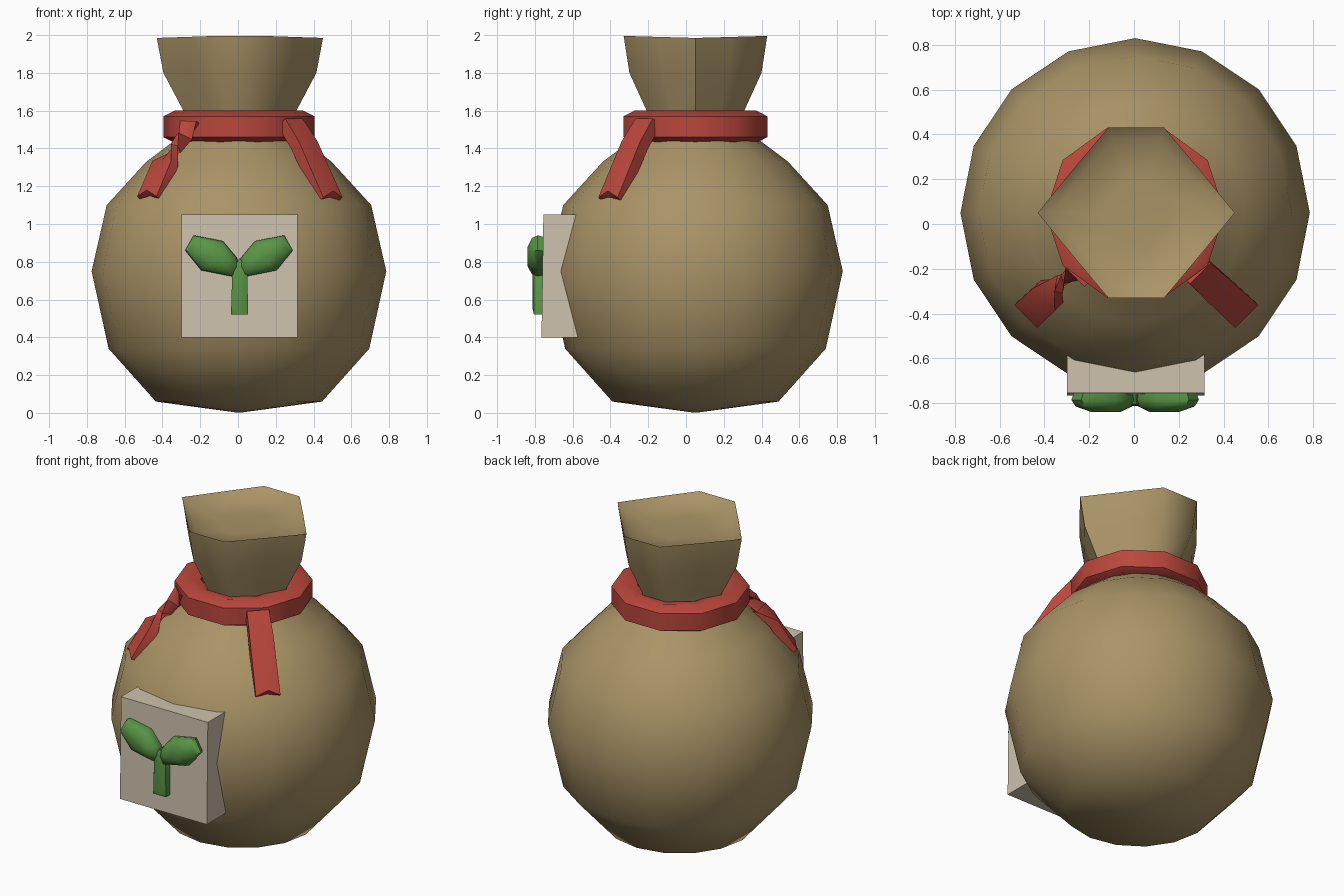
import bpy, bmesh, math
from mathutils import Vector

if "Cube" in bpy.data.objects:
    bpy.data.objects.remove(bpy.data.objects["Cube"])

CX, CY = 0.005, 0.05  # axis of the sack


def material(name, rgb):
    m = bpy.data.materials.new(name)
    m.diffuse_color = (*rgb, 1)
    m.use_nodes = True
    m.node_tree.nodes["Principled BSDF"].inputs["Base Color"].default_value = m.diffuse_color
    return m


TAN = material("tan cloth", (0.40, 0.295, 0.135))
RED = material("red ribbon", (0.49, 0.062, 0.045))
CREAM = material("cream patch", (0.62, 0.54, 0.42))
GREEN = material("green leaf", (0.10, 0.30, 0.06))


def loft(name, rings, mat, angle=60, caps=True, closed=False):
    """Skin a list of equal-length point rings."""
    bm = bmesh.new()
    vs = [[bm.verts.new(p) for p in r] for r in rings]
    n = len(vs[0])
    pairs = list(zip(vs, vs[1:])) + ([(vs[-1], vs[0])] if closed else [])
    for a, b in pairs:
        for i in range(n):
            j = (i + 1) % n
            bm.faces.new((a[i], a[j], b[j], b[i]))
    if caps and not closed:
        for r in (vs[0], vs[-1]):
            c = bm.verts.new(sum((v.co for v in r), Vector()) / n)
            for i in range(n):
                bm.faces.new((r[i], r[(i + 1) % n], c))
    bmesh.ops.recalc_face_normals(bm, faces=bm.faces[:])
    me = bpy.data.meshes.new(name)
    bm.to_mesh(me)
    bm.free()
    ob = bpy.data.objects.new(name, me)
    bpy.context.collection.objects.link(ob)
    me.materials.append(mat)
    bpy.ops.object.select_all(action='DESELECT')
    ob.select_set(True)
    bpy.context.view_layer.objects.active = ob
    bpy.ops.object.shade_smooth_by_angle(angle=math.radians(angle))
    return ob


def circle(r, z, n):
    return [(CX + r * math.cos(2 * math.pi * i / n),
             CY + r * math.sin(2 * math.pi * i / n), z) for i in range(n)]


# Round sack body
body = [(0.02, 0.003), (0.44, 0.06), (0.69, 0.34), (0.78, 0.75),
        (0.70, 1.10), (0.49, 1.33), (0.33, 1.45), (0.27, 1.52)]
loft("sack_body", [circle(r, z, 16) for r, z in body], TAN)


# Flared six-cornered mouth with a shallow dished top
def mouth_ring(s, z, dz=0.0):
    pts = [(0.44, 0), (0.285, 0.19), (0.125, 0.38), (-0.125, 0.38), (-0.285, 0.19),
           (-0.44, 0), (-0.285, -0.19), (-0.125, -0.38), (0.125, -0.38), (0.285, -0.19)]
    return [(CX + 0.005 + x * s, CY + y * s, z - dz * abs(x) / 0.44) for x, y in pts]


loft("sack_mouth", [mouth_ring(0.62, 1.48), mouth_ring(0.68, 1.60),
                    mouth_ring(0.92, 1.80), mouth_ring(1.0, 2.0, 0.015),
                    mouth_ring(0.86, 1.95), mouth_ring(0.4, 1.94)], TAN)

# Ribbon band around the neck
band = [(0.34, 1.43), (0.40, 1.46), (0.40, 1.57), (0.34, 1.60), (0.25, 1.58), (0.25, 1.45)]
loft("ribbon_band", [circle(r, z, 10) for r, z in band], RED, closed=True)


# Ribbon tails: flat strips hanging outward with a notched end
def tail(name, side, path):
    out = Vector((side * 0.707, -0.707, 0))
    across = Vector((0.707 * side, 0.707, 0))
    rings = []
    for x, y, z, width, thick, turn in path:
        c = Vector((side * x + CX, y, z))
        normal = (out + Vector((0, 0, 0.6))).normalized()
        t = math.radians(turn)
        u = across * math.cos(t) + normal * math.sin(t)
        v = normal * math.cos(t) - across * math.sin(t)
        u, v = u * width / 2, v * thick / 2
        rings.append([c - u - v, c - v, c + u - v, c + u + v, c + v, c - u + v])
    for k in (1, 4):
        rings[-1][k] = rings[-1][k] + Vector((0, 0, 0.035))
    loft(name, rings, RED, 45)


tail("ribbon_tail_right", 1, [(0.27, -0.20, 1.54, 0.13, 0.07, 0),
                              (0.345, -0.27, 1.42, 0.14, 0.07, 0),
                              (0.48, -0.395, 1.125, 0.145, 0.06, 0)])
tail("ribbon_tail_left", -1, [(0.25, -0.22, 1.53, 0.12, 0.06, 0),
                              (0.29, -0.24, 1.46, 0.08, 0.04, 60),
                              (0.335, -0.27, 1.40, 0.08, 0.04, 120),
                              (0.39, -0.32, 1.32, 0.14, 0.06, 180),
                              (0.47, -0.395, 1.13, 0.145, 0.06, 180)])

# Square patch on the front
patch = []
for y0, y1 in ((-0.765, -0.755), (-0.56, -0.56)):
    patch.append([(-0.30, y0, 0.40), (0.315, y0, 0.40), (0.315, y1, 1.05), (-0.30, y1, 1.05)])
loft("patch", patch, CREAM, 40)


# Sprout: stem and two puffy leaves
def layered(name, outline, layers):
    cx = sum(p[0] for p in outline) / len(outline)
    cz = sum(p[1] for p in outline) / len(outline)
    loft(name, [[(cx + (x - cx) * s, y, cz + (z - cz) * s) for x, z in outline]
                for y, s in layers], GREEN, 50)


layered("sprout_stem", [(-0.037, 0.52), (0.053, 0.52), (0.05, 0.76), (0.01, 0.82), (-0.03, 0.76)],
        [(-0.75, 1), (-0.805, 1), (-0.812, 0.8)])
leaf = [(0.0, 0.77), (0.025, 0.72), (0.20, 0.755), (0.285, 0.86),
        (0.24, 0.94), (0.085, 0.91), (0.01, 0.82)]
for name, side in (("sprout_leaf_right", 1), ("sprout_leaf_left", -1)):
    layered(name, [(side * x + 0.005, z) for x, z in leaf],
            [(-0.75, 0.92), (-0.785, 1.0), (-0.815, 0.88), (-0.84, 0.45)])
